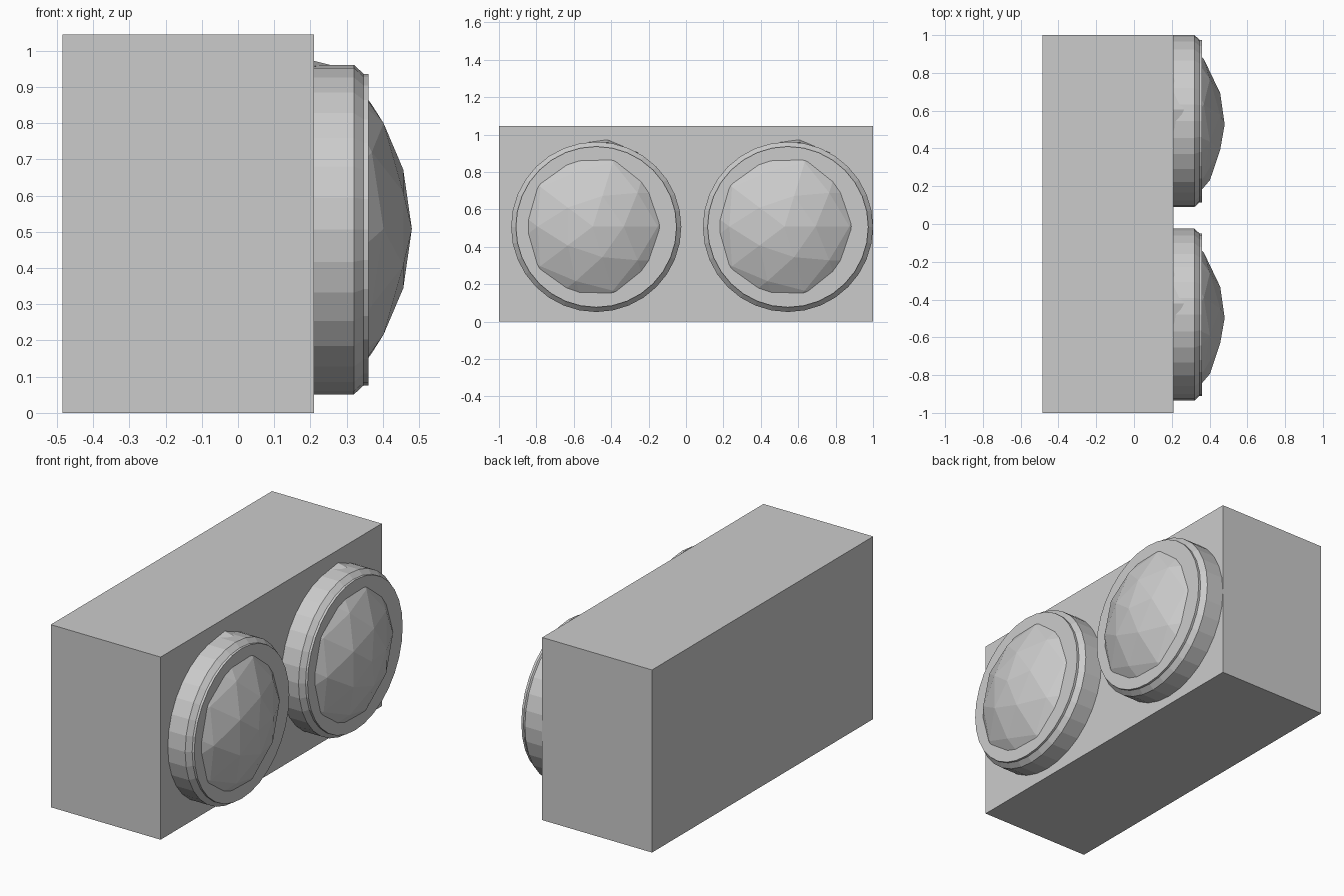
import bpy, bmesh, math
from mathutils import Matrix

if "Cube" in bpy.data.objects:
    bpy.data.objects.remove(bpy.data.objects["Cube"])


def make_object(name, bm):
    bmesh.ops.recalc_face_normals(bm, faces=bm.faces)
    mesh = bpy.data.meshes.new(name)
    bm.to_mesh(mesh)
    bm.free()
    obj = bpy.data.objects.new(name, mesh)
    bpy.context.collection.objects.link(obj)
    return obj


def housing():
    bm = bmesh.new()
    bmesh.ops.create_cube(bm, size=1, matrix=Matrix.Translation((-0.1375, 0, 0.5225))
                          @ Matrix.Diagonal((0.695, 2, 1.045, 1)))
    make_object("housing", bm)


def bezel(name, y, z, profile, sides=32):
    # stepped disc turned around the x axis
    bm = bmesh.new()
    rings = []
    for x, r in profile:
        rings.append([bm.verts.new((x, y + r * math.cos(2 * math.pi * i / sides),
                                    z + r * math.sin(2 * math.pi * i / sides)))
                      for i in range(sides)])
    for a, b in zip(rings, rings[1:]):
        for i in range(sides):
            j = (i + 1) % sides
            bm.faces.new((a[i], a[j], b[j], b[i]))
    bm.faces.new(rings[0])
    bm.faces.new(rings[-1])
    make_object(name, bm)


def lens(name, y, z):
    # cap of a faceted sphere, pole pointing along +x
    turn = Matrix(((0, 0, 1, 0), (1, 0, 0, 0), (0, 1, 0, 0), (0, 0, 0, 1)))
    place = Matrix.Translation((-0.26, y, z)) @ Matrix.Diagonal((0.74, 0.66, 0.686, 1))
    bm = bmesh.new()
    bmesh.ops.create_icosphere(bm, subdivisions=3, radius=1, matrix=place @ turn)
    bmesh.ops.bisect_plane(bm, geom=bm.verts[:] + bm.edges[:] + bm.faces[:],
                           plane_co=(0.358, 0, 0), plane_no=(1, 0, 0), clear_inner=True)
    make_object(name, bm)


def tab(name, y):
    # thin sliver standing proud of the bezel's upper edge
    bm = bmesh.new()
    pts = [(0.21, -0.05, 0.957), (0.21, 0.06, 0.972), (0.21, 0.23, 0.90), (0.265, 0.06, 0.958)]
    a, b, c, d = [bm.verts.new((px, y + py, pz)) for px, py, pz in pts]
    for f in ((a, b, d), (b, c, d), (a, d, c), (a, c, b)):
        bm.faces.new(f)
    make_object(name, bm)


housing()

# two identical lamps on the +x face
for side, y in (("front", -0.48), ("back", 0.545)):
    bezel(side + "_bezel", y, 0.506,
          [(0.21, 0.455), (0.32, 0.455), (0.347, 0.43), (0.36, 0.43)])
    lens(side + "_lens", y - 0.018, 0.508)
    tab(side + "_bezel_tab", y)
